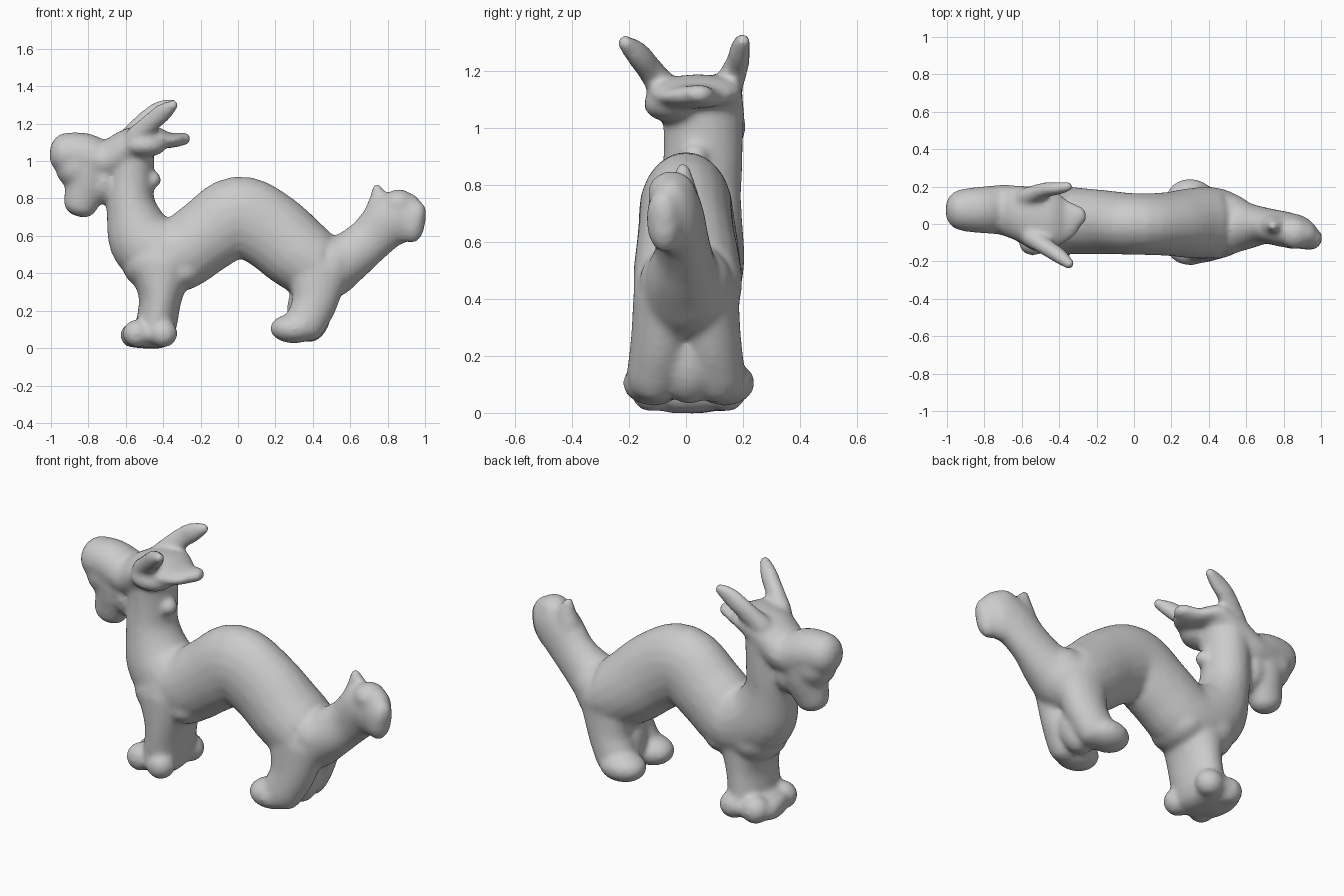
import bpy
import bmesh
from math import cos, sin, tau
from mathutils import Vector, Matrix

cube = bpy.data.objects.get("Cube")
if cube:
    bpy.data.objects.remove(cube, do_unlink=True)

grey = bpy.data.materials.new("clay grey")
grey.use_nodes = True
COLOUR = (0.6, 0.6, 0.6, 1)
grey.diffuse_color = COLOUR
grey.node_tree.nodes["Principled BSDF"].inputs["Base Color"].default_value = COLOUR

bm = bmesh.new()
SIDES = 20


def spline(points, steps=5):
    """Smooth curve through stations of (x, y, z, half width, half depth)."""
    p = [Vector(q) for q in points]
    p = [p[0] * 2 - p[1]] + p + [p[-1] * 2 - p[-2]]
    out = []
    for a, b, c, d in zip(p, p[1:], p[2:], p[3:]):
        for i in range(steps):
            t = i / steps
            out.append((b * 2 + (c - a) * t + (a * 2 - b * 5 + c * 4 - d) * t ** 2
                        + (b * 3 - a - c * 3 + d) * t ** 3) / 2)
    return out + [p[-2]]


def tube(points):
    """Loft ellipses along a spline, with rounded ends."""
    path = spline(points)
    pos = [Vector(q[:3]) for q in path]
    rings = []
    last = len(path) - 1
    for i, q in enumerate(path):
        along = (pos[min(i + 1, last)] - pos[max(i - 1, 0)]).normalized()
        side = Vector((0, 1, 0))
        side = (side - along * side.dot(along)).normalized()
        up = along.cross(side)
        layers = [(0, 1)]
        cap = [(0.45, 0.88), (0.72, 0.62), (0.85, 0.3)]
        if i == 0:
            layers = [(-o, s) for o, s in reversed(cap)] + layers
        elif i == last:
            layers += cap
        r = min(q[3], q[4])
        for offset, s in layers:
            rings.append([bm.verts.new(pos[i] + along * offset * r
                          + side * q[3] * s * cos(tau * k / SIDES)
                          + up * q[4] * s * sin(tau * k / SIDES)) for k in range(SIDES)])
    for a, b in zip(rings, rings[1:]):
        for k in range(SIDES):
            n = (k + 1) % SIDES
            bm.faces.new((a[k], a[n], b[n], b[k]))
    bm.faces.new(rings[0][::-1])
    bm.faces.new(rings[-1])


def blob(centre, radii):
    bmesh.ops.create_uvsphere(bm, u_segments=20, v_segments=12, radius=1,
                              matrix=Matrix.LocRotScale(Vector(centre), None, Vector(radii)))


# Neck, arched back and tail
tube([(-.57, .06, 1.05, .14, .125), (-.575, .06, .9, .14, .125), (-.57, .05, .75, .145, .135),
      (-.5, .035, .57, .172, .19), (-.34, .018, .495, .18, .195), (-.17, .01, .6, .172, .2),
      (0, 0, .705, .165, .215), (.17, 0, .63, .17, .21), (.33, .005, .5, .19, .2),
      (.46, .005, .43, .185, .18), (.58, -.01, .48, .135, .14), (.7, -.01, .575, .098, .125),
      (.81, -.03, .68, .095, .14), (.89, -.05, .7, .09, .14), (.95, -.08, .69, .06, .1)])

# Chest and belly filling above the front legs
blob((-.47, .02, .45), (.15, .175, .14))
blob((-.29, .01, .41), (.12, .165, .1))

# Rump blending into the tail, and the blunt tail end
blob((.5, 0, .46), (.16, .165, .14))
blob((.93, -.075, .68), (.072, .065, .12))
blob((.86, -.05, .775), (.085, .085, .075))

# Tail spike
tube([(.75, -.01, .72, .065, .075), (.755, -.01, .79, .048, .06), (.742, -.01, .86, .025, .026)])

# Muzzle, skull and swept-back crest
tube([(-.908, .075, 1.04, .115, .115), (-.82, .075, 1.03, .125, .12), (-.7, .075, 1, .135, .11),
      (-.57, .05, 1.08, .155, .1), (-.46, .03, 1.125, .165, .065),
      (-.37, .03, 1.11, .125, .042), (-.285, .05, 1.12, .05, .035)])
blob((-.5, -.05, 1.085), (.12, .1, .065))

# Cheek, throat and lower jaw
tube([(-.8, .075, 1, .12, .165), (-.81, .075, .88, .11, .12), (-.84, .07, .775, .085, .095)])
blob((-.86, .075, .97), (.118, .118, .12))
blob((-.715, .07, .89), (.08, .11, .12))

# Horns
tube([(-.58, .14, 1.13, .055, .055), (-.48, .18, 1.225, .042, .055),
      (-.41, .19, 1.275, .035, .052), (-.35, .2, 1.307, .027, .03)])
tube([(-.55, -.07, 1.13, .055, .055), (-.46, -.13, 1.21, .045, .052),
      (-.4, -.17, 1.26, .042, .05), (-.345, -.215, 1.3, .03, .03)])

# Nape bump
blob((-.45, .03, .9), (.04, .05, .045))

# Joined front legs and their single broad foot with blunt corners
tube([(-.41, 0, .46, .175, .2), (-.415, 0, .28, .175, .12),
      (-.43, .005, .16, .175, .11), (-.44, .01, .09, .175, .105)])
tube([(-.42, .02, .08, .18, .08), (-.5, .02, .075, .18, .078), (-.565, .01, .068, .15, .066)])
for x, y in ((-.53, .135), (-.54, -.095), (-.4, -.12), (-.4, .14)):
    blob((x, y, .078), (.078, .075, .075))

# Hind legs, feet and the web between them
for s in (-1, 1):
    tube([(.43, .08 * s, .42, .105, .17), (.41, .09 * s, .25, .105, .125),
          (.36, .11 * s, .13, .1, .11)])
    blob((.3, .01 + .125 * s, .105), (.13, .108, .08))
blob((.38, .01, .2), (.12, .11, .17))

bmesh.ops.recalc_face_normals(bm, faces=bm.faces[:])
mesh = bpy.data.meshes.new("creature_body")
bm.to_mesh(mesh)
bm.free()
body = bpy.data.objects.new("creature_body", mesh)
bpy.context.collection.objects.link(body)
mesh.materials.append(grey)

# Fuse the parts into one soft skin
remesh = body.modifiers.new("Fuse", "REMESH")
remesh.mode = "VOXEL"
remesh.voxel_size = 0.013
remesh.use_smooth_shade = True
soften = body.modifiers.new("Soften", "SMOOTH")
soften.factor = 0.5
soften.iterations = 14
bpy.ops.object.select_all(action="DESELECT")
body.select_set(True)
bpy.context.view_layer.objects.active = body
for name in ("Fuse", "Soften"):
    bpy.ops.object.modifier_apply(modifier=name)
bpy.ops.object.shade_smooth()
